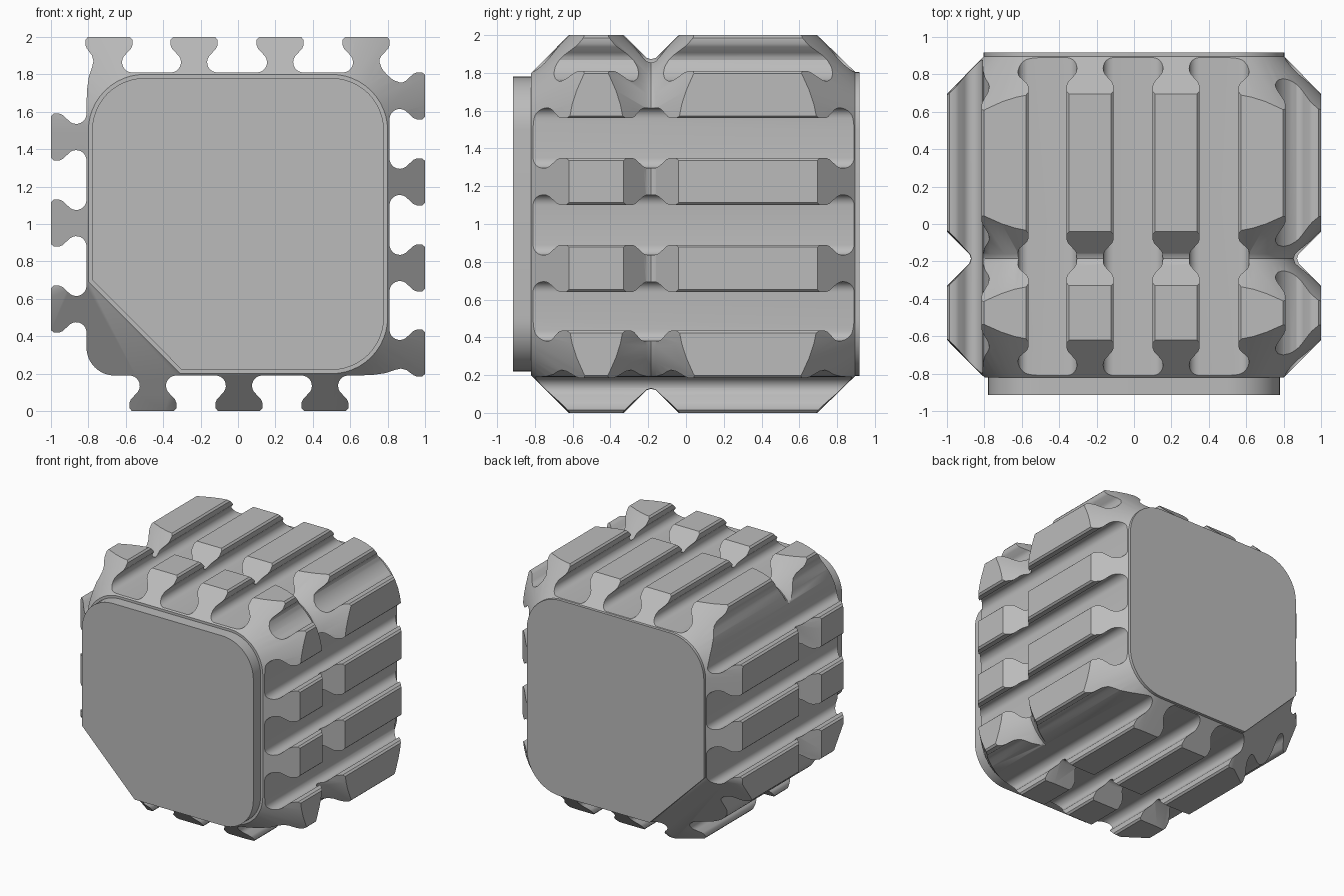
import bpy, bmesh
from math import sin, cos, radians, sqrt

if "Cube" in bpy.data.objects:
    bpy.data.objects.remove(bpy.data.objects["Cube"], do_unlink=True)

grey = bpy.data.materials.new("plain grey")
grey.use_nodes = True
COLOUR = (0.5, 0.5, 0.5, 1)
grey.diffuse_color = COLOUR
grey.node_tree.nodes["Principled BSDF"].inputs["Base Color"].default_value = COLOUR

MID = 1.0     # height of the block's axis
HALF = 0.81   # half width of the block without ridges


def arc(cx, cz, r, start, end, steps):
    angles = [radians(start + (end - start) * i / steps) for i in range(steps + 1)]
    return [(cx + r * cos(a), cz + r * sin(a)) for a in angles]


def loft(name, rings):
    """Solid skinned through (y, outline) rings, capped at both ends."""
    bm = bmesh.new()
    loops = [[bm.verts.new((x, y, z + MID)) for x, z in pts] for y, pts in rings]
    n = len(loops[0])
    for a, b in zip(loops, loops[1:]):
        for i in range(n):
            j = (i + 1) % n
            bm.faces.new((a[i], a[j], b[j], b[i]))
    bm.faces.new(loops[0])
    bm.faces.new(loops[-1])
    bmesh.ops.recalc_face_normals(bm, faces=bm.faces)
    mesh = bpy.data.meshes.new(name)
    bm.to_mesh(mesh)
    bm.free()
    obj = bpy.data.objects.new(name, mesh)
    mesh.materials.append(grey)
    bpy.context.collection.objects.link(obj)
    return obj


def outline(half, cut_corner=True):
    """Rounded square whose lower -x corner may be cut off straight."""
    c = 0.5
    r = half - c
    pts = arc(c, -c, r, -90, 0, 12) + arc(c, c, r, 0, 90, 12) + arc(-c, c, r, 90, 180, 12)
    if cut_corner:
        s = 1.08 + (half - 0.78) * sqrt(2) - half
        return pts + [(-half, -s), (-s, -half)]
    return pts + arc(-c, -c, r, 180, 270, 12)


# Half section of one ridge, foot to tip: (sideways, outwards)
foot = arc(0.125, 0.055, 0.055, 270, 130, 9)
tip = [(0.118, 0.128), (0.125, 0.145), (0.125, 0.176), (0.112, 0.19)]
half_ridge = foot + tip


def rise(c, pts):
    return [(c - u, h) for u, h in pts]


def fall(c, pts):
    return [(c + u, h) for u, h in reversed(pts)]


# Section: corner, ridges of the -x side, ridges of the top, then the mirror image
section = arc(-0.66, -0.66, 0.15, 225, 180, 6)
for c in (-0.455, 0.005, 0.465):
    section += [(-HALF - h, t) for t, h in rise(c, half_ridge) + fall(c, half_ridge)]
section += [(-0.81, 0.64), (-0.807, 0.72), (-0.797, 0.79), (-0.78, 0.84), (-0.773, 0.87), (-0.78, 0.9)]
section += [(t, HALF + h) for t, h in rise(-0.69, tip) + fall(-0.69, half_ridge)]
for c in (-0.235, 0.225):
    section += [(t, HALF + h) for t, h in rise(c, half_ridge) + fall(c, half_ridge)]
section += [(t, HALF + h) for t, h in rise(0.685, half_ridge) + fall(0.685, foot[6:] + tip)]
section += [(0.77, 0.83), (0.797, 0.797)]
section += [(z, x) for x, z in reversed(section[1:-1])]

# Ridged block
block = loft("ridged_block", [(-1, section), (1, section)])

# Sloped ends and the notch running around the block
ends = loft("end_slopes", [(-0.82, outline(0.80)), (-0.42, outline(1.2)),
                           (0.49, outline(1.2)), (0.895, outline(0.805))])
notch = loft("notch_shape", [(y - 0.185, outline(h, False)) for y, h in
                             ((-1.2, 1.5), (-0.645, 1.5), (-0.025, 0.88), (0, 0.872),
                              (0.025, 0.88), (0.645, 1.5), (1.2, 1.5))])
bpy.context.view_layer.objects.active = block
for cutter in (ends, notch):
    mod = block.modifiers.new("trim", "BOOLEAN")
    mod.operation = "INTERSECT"
    mod.solver = "EXACT"
    mod.object = cutter
    bpy.ops.object.modifier_apply(modifier=mod.name)
    bpy.data.objects.remove(cutter, do_unlink=True)

# End plates
front = loft("front_plate", [(-0.915, outline(0.78)), (-0.8, outline(0.78))])
back = loft("back_plate", [(0.88, outline(0.805)), (0.918, outline(0.805))])

# Smooth rounded surfaces, crisp edges
bpy.context.view_layer.update()
bpy.ops.object.select_all(action="DESELECT")
for obj in (block, front, back):
    obj.select_set(True)
bpy.ops.object.shade_smooth_by_angle(angle=radians(32))
